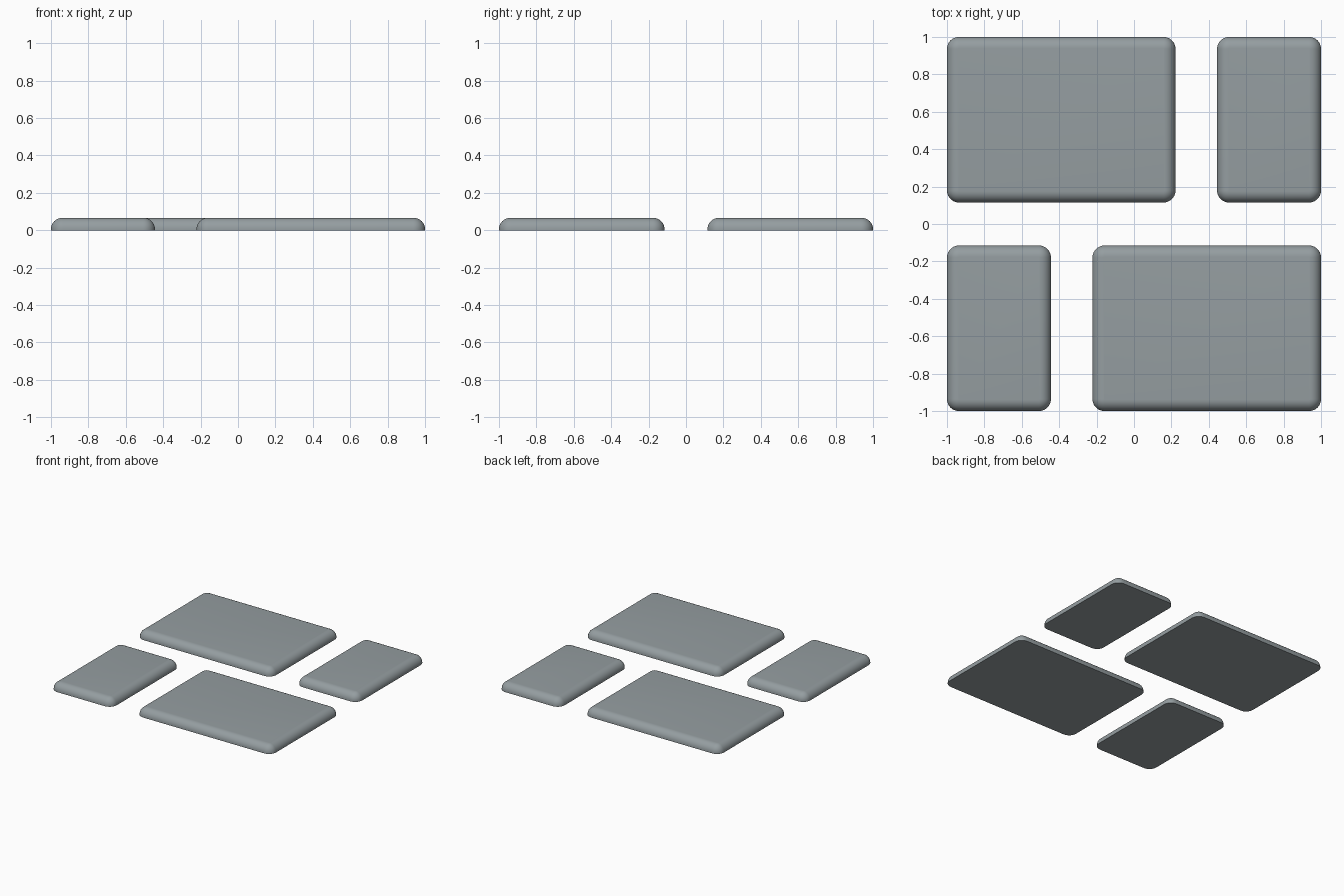
import bpy, bmesh
from math import sin, cos, pi

if "Cube" in bpy.data.objects:
    bpy.data.objects.remove(bpy.data.objects["Cube"])

HEIGHT = 0.066    # pad thickness
CORNER = 0.064    # corner radius seen from above
ROUND = 0.06      # rounding of the upper rim
STEPS = 8

slate = bpy.data.materials.new("slate_grey")
slate.diffuse_color = (0.30, 0.34, 0.355, 1)
slate.use_nodes = True
slate.node_tree.nodes["Principled BSDF"].inputs["Base Color"].default_value = slate.diffuse_color


def ring(bm, x0, x1, y0, y1, inset, z):
    """One rounded-rectangle loop, pulled in by inset."""
    r = CORNER - inset
    corners = [(x1 - CORNER, y1 - CORNER), (x0 + CORNER, y1 - CORNER),
               (x0 + CORNER, y0 + CORNER), (x1 - CORNER, y0 + CORNER)]
    return [bm.verts.new((cx + r * cos((q + i / STEPS) * pi / 2),
                          cy + r * sin((q + i / STEPS) * pi / 2), z))
            for q, (cx, cy) in enumerate(corners) for i in range(STEPS + 1)]


def pad(name, x0, x1, y0, y1):
    bm = bmesh.new()
    # straight foot, then a quarter-round rim up to the flat top
    profile = [(0, 0)] + [(ROUND * (1 - cos(i / STEPS * pi / 2)),
                           HEIGHT - ROUND + ROUND * sin(i / STEPS * pi / 2))
                          for i in range(STEPS + 1)]
    rings = [ring(bm, x0, x1, y0, y1, d, z) for d, z in profile]
    for a, b in zip(rings, rings[1:]):
        n = len(a)
        for i in range(n):
            j = (i + 1) % n
            bm.faces.new((a[i], a[j], b[j], b[i]))
    bm.faces.new(rings[0][::-1])
    bm.faces.new(rings[-1])
    mesh = bpy.data.meshes.new(name)
    bm.to_mesh(mesh)
    bm.free()
    mesh.materials.append(slate)
    obj = bpy.data.objects.new(name, mesh)
    bpy.context.collection.objects.link(obj)
    bpy.ops.object.select_all(action='DESELECT')
    obj.select_set(True)
    bpy.context.view_layer.objects.active = obj
    bpy.ops.object.shade_smooth_by_angle()


# Wide and narrow pads in each row; the front row is the back row turned half round
for row, s in (("back", 1), ("front", -1)):
    for size, a, b in (("wide", -1, 0.222), ("narrow", 0.444, 1)):
        x0, x1 = sorted((s * a, s * b))
        y0, y1 = sorted((s * 0.115, s * 1.0))
        pad(f"{row}_{size}_pad", x0, x1, y0, y1)
